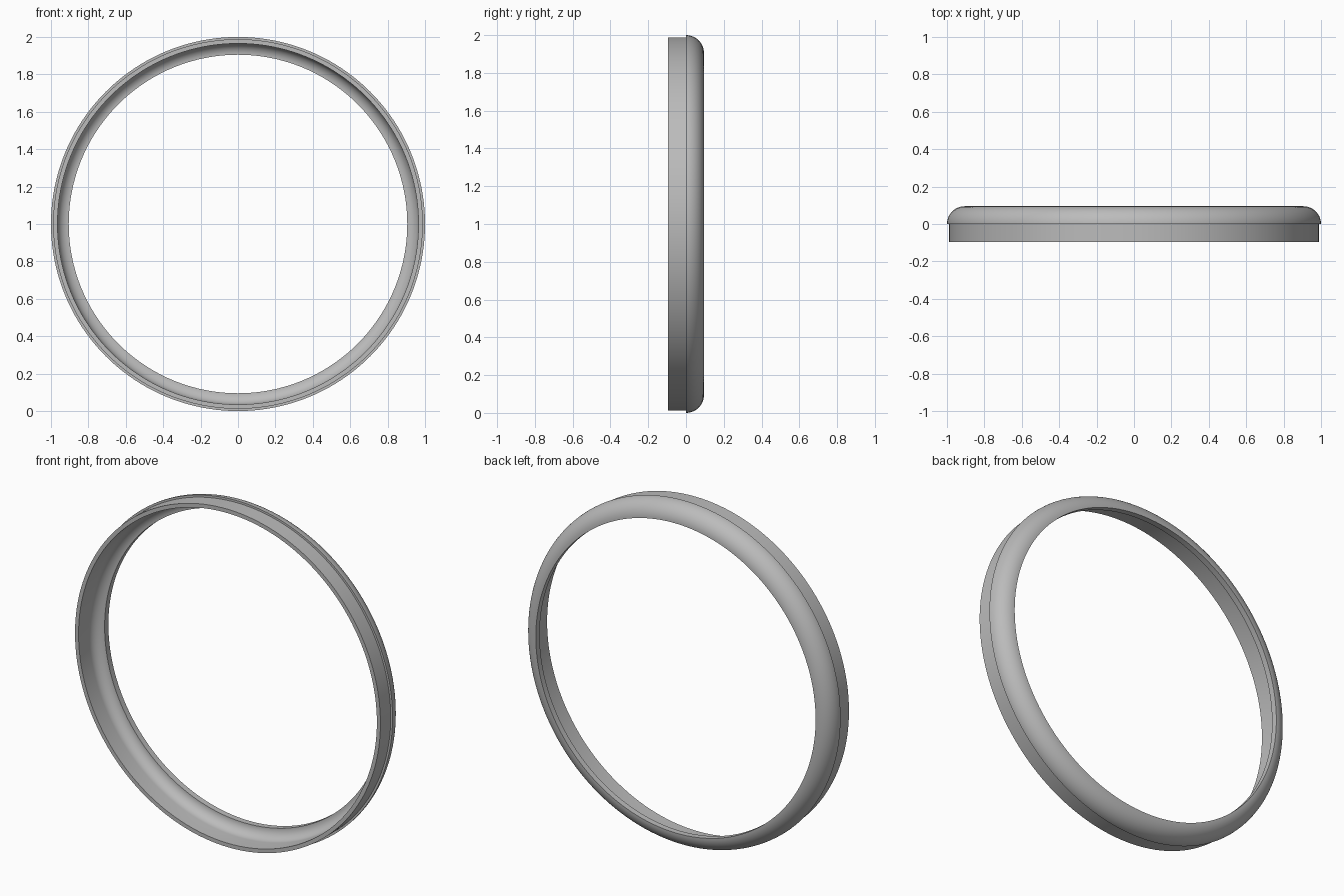
import bpy, bmesh, math
from mathutils import Matrix

cube = bpy.data.objects.get("Cube")
if cube:
    bpy.data.objects.remove(cube)

SEGMENTS = 160
ARC_STEPS = 14
HALF_DEPTH = 0.095
LIP_RADIUS = 0.905     # opening, and centre of both rounded arcs
BAND_OUTER = 0.988
BAND_INNER = 0.965

grey = bpy.data.materials.new("plain_grey")
grey.use_nodes = True
colour = (0.5, 0.5, 0.5, 1)
grey.diffuse_color = colour
grey.node_tree.nodes["Principled BSDF"].inputs["Base Color"].default_value = colour


def arc(radius, start, end):
    """Arc of (ring radius, y) points around the lip circle."""
    angles = [start + (end - start) * i / ARC_STEPS for i in range(ARC_STEPS + 1)]
    return [(LIP_RADIUS + radius * math.cos(a), radius * math.sin(a)) for a in angles]


# Cross-section: straight band, rounded outer shell, lip, hollow inner curve
quarter = math.pi / 2
profile = [(BAND_OUTER, -HALF_DEPTH), (BAND_OUTER, 0)]
profile += arc(HALF_DEPTH, 0, quarter)
profile += arc(BAND_INNER - LIP_RADIUS, quarter, 0)
profile += [(BAND_INNER, -HALF_DEPTH)]

# Sweep the section around the y axis
bm = bmesh.new()
rings = []
for s in range(SEGMENTS):
    turn = Matrix.Rotation(2 * math.pi * s / SEGMENTS, 3, 'Y')
    rings.append([bm.verts.new(turn @ Matrix.Identity(3).col[0] * r
                               + Matrix.Identity(3).col[1] * y) for r, y in profile])
count = len(profile)
for s in range(SEGMENTS):
    a, b = rings[s], rings[(s + 1) % SEGMENTS]
    for i in range(count):
        j = (i + 1) % count
        bm.faces.new((a[i], a[j], b[j], b[i]))
bmesh.ops.recalc_face_normals(bm, faces=bm.faces)
bmesh.ops.translate(bm, verts=bm.verts, vec=(0, 0, 1))

mesh = bpy.data.meshes.new("trim_ring")
bm.to_mesh(mesh)
bm.free()
mesh.materials.append(grey)
ring = bpy.data.objects.new("trim_ring", mesh)
bpy.context.collection.objects.link(ring)

# Smooth shading with crisp rims
bpy.ops.object.select_all(action='DESELECT')
ring.select_set(True)
bpy.context.view_layer.objects.active = ring
bpy.ops.object.shade_smooth_by_angle(angle=math.radians(30))
